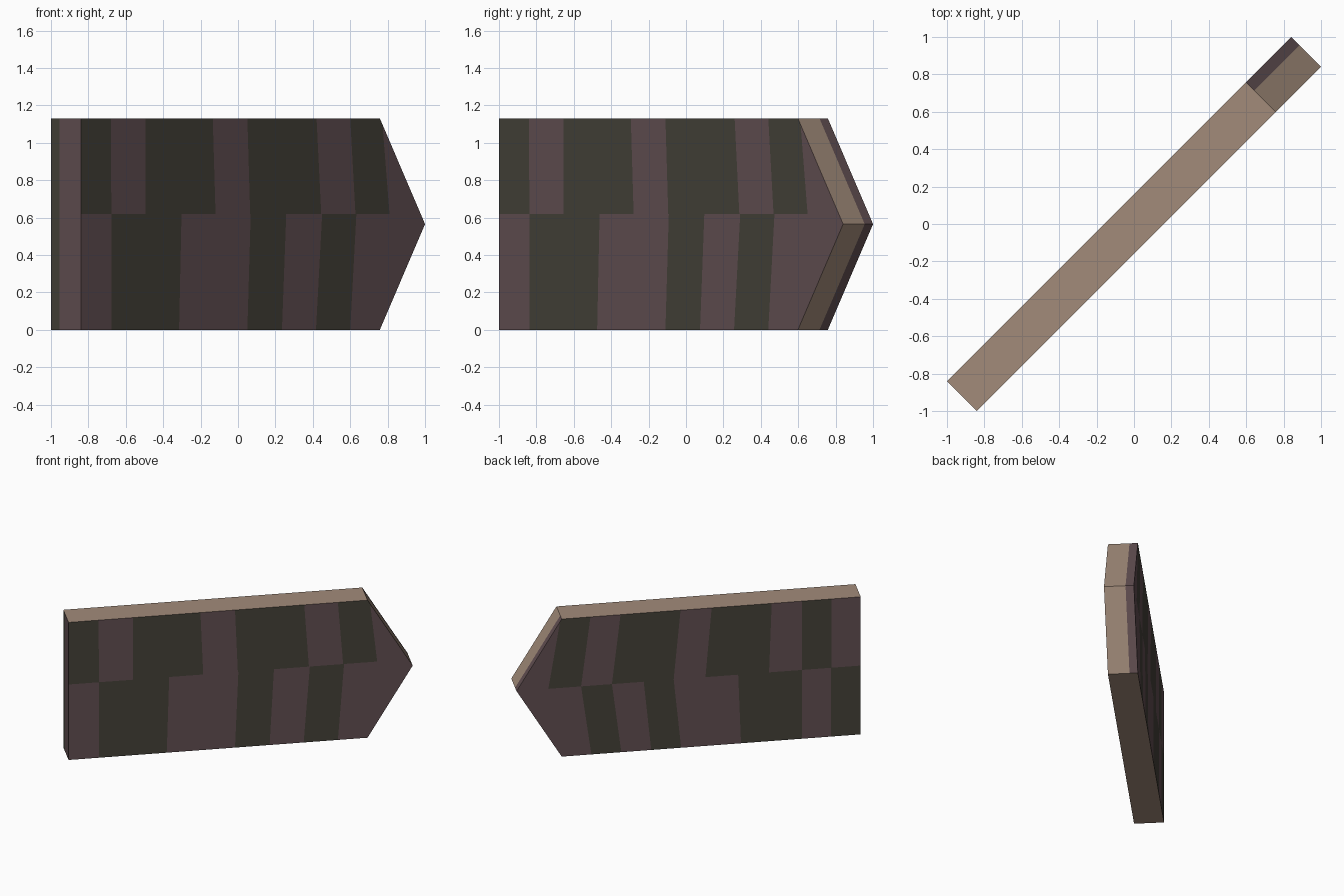
import bpy, bmesh, math
from mathutils import Vector

if "Cube" in bpy.data.objects:
    bpy.data.objects.remove(bpy.data.objects["Cube"])

R2 = math.sqrt(2)
HEIGHT, HALF_T = 1.13, 0.08 * R2
END, SHOULDER, TIP = -0.92, 0.6785, 0.92   # along the plank, as seen on the grid
STRIP_Y = 0.05                             # edge of the painted band on the ends


def material(name, rgb):
    m = bpy.data.materials.new(name)
    m.diffuse_color = (*rgb, 1)
    m.use_nodes = True
    m.node_tree.nodes["Principled BSDF"].inputs["Base Color"].default_value = m.diffuse_color
    return m


BROWN, MAROON, DARK = 0, 1, 2
mats = [material("light brown", (0.36, 0.26, 0.195)),
        material("dark maroon", (0.125, 0.080, 0.086)),
        material("dark olive", (0.060, 0.055, 0.042))]

# Stripe borders: (position at outer edge, position at the middle line)
FRONT = dict(mid=0.62, side=-1,
             upper=(DARK, [(-.76, -.757), (-.575, -.575), (-.215, -.20), (-.03, -.015),
                           (.34, .365), (.52, .548), (.69, .73)]),
             lower=(MAROON, [(-.757, -.757), (-.395, -.382), (-.03, -.012),
                             (.155, .178), (.337, .37), (.52, .553)]))
BACK = dict(mid=0.565, side=1,
            upper=(MAROON, [(-.765, -.765), (-.605, -.605), (-.444, -.43), (-.123, -.09),
                            (.043, .08), (.364, .41), (.525, .575), (.685, .75)]),
            lower=(DARK, [(-.76, -.76), (-.605, -.605), (-.28, -.265), (.04, .08),
                          (.20, .24), (.36, .41), (.52, .575)]))

bm = bmesh.new()

# Plank body: pointed outline extruded through its thickness
outline = [(END, 0), (SHOULDER, 0), (TIP, HEIGHT / 2), (SHOULDER, HEIGHT), (END, HEIGHT)]
face = bm.faces.new([bm.verts.new((s * R2, -HALF_T, z)) for s, z in outline])
ext = bmesh.ops.extrude_face_region(bm, geom=[face])["geom"]
bmesh.ops.translate(bm, vec=(0, 2 * HALF_T, 0),
                    verts=[g for g in ext if isinstance(g, bmesh.types.BMVert)])
bmesh.ops.recalc_face_normals(bm, faces=bm.faces)


def cut(test, co, no):
    """Cut only the faces chosen by the test."""
    faces = [f for f in bm.faces if test(f)]
    edges = {e for f in faces for e in f.edges}
    verts = {v for f in faces for v in f.verts}
    bmesh.ops.bisect_plane(bm, geom=faces + list(edges) + list(verts),
                           plane_co=co, plane_no=no, dist=1e-5)


def is_end(f):
    return abs(f.normal.x) > 0.3


# Painted band on the pointed end and the flat end
cut(is_end, (0, STRIP_Y, 0), (0, 1, 0))
for f in bm.faces:
    if is_end(f):
        banded = f.calc_center_median().y > STRIP_Y
        if f.normal.x > 0:
            f.material_index = MAROON if banded else BROWN
        else:
            f.material_index = DARK if banded else MAROON

# Slanted stripes in two rows on both broad sides
for paint in (FRONT, BACK):
    mid, side = paint["mid"], paint["side"]

    def on_side(f):
        return f.normal.y * side > 0.9

    cut(on_side, (0, 0, mid), (0, 0, 1))
    for row, edge_z in (("upper", HEIGHT), ("lower", 0)):
        first, borders = paint[row]

        def in_row(f):
            return on_side(f) and (f.calc_center_median().z > mid) == (edge_z > mid)

        for outer, inner in borders:
            line = Vector(((outer - inner) * R2, 0, edge_z - mid))
            cut(in_row, (inner * R2, 0, mid), line.cross(Vector((0, 1, 0))).normalized())
        for f in bm.faces:
            if in_row(f):
                c = f.calc_center_median()
                t = (c.z - mid) / (edge_z - mid)
                passed = sum(c.x / R2 > i + (o - i) * t for o, i in borders)
                other = MAROON + DARK - first
                f.material_index = first if passed % 2 == 0 else other

mesh = bpy.data.meshes.new("arrow_plank")
bm.to_mesh(mesh)
bm.free()
for m in mats:
    mesh.materials.append(m)
plank = bpy.data.objects.new("arrow_plank", mesh)
plank.rotation_euler.z = math.radians(45)
bpy.context.collection.objects.link(plank)
